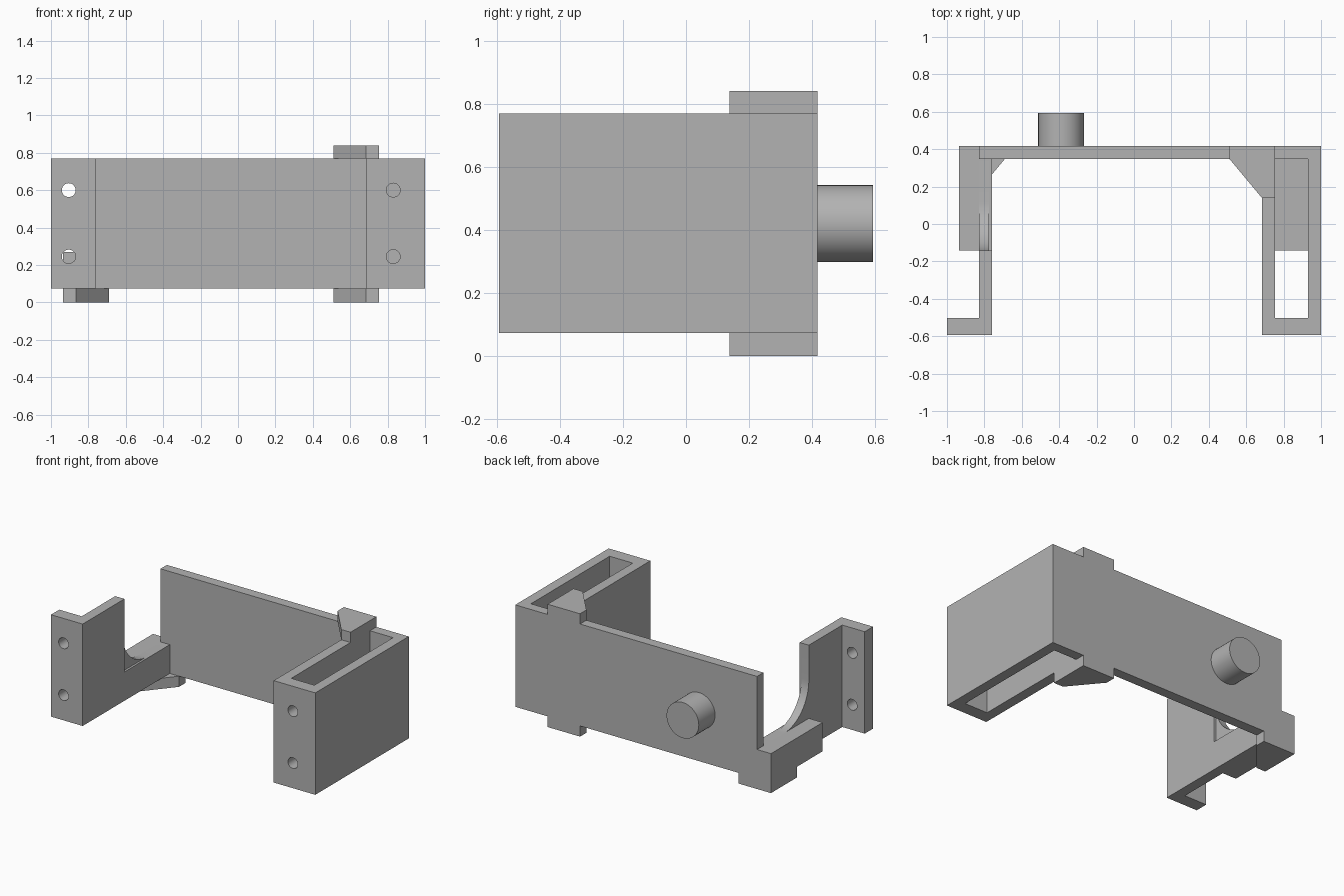
import bpy, bmesh, math
from mathutils import Vector

default = bpy.data.objects.get("Cube")
if default:
    bpy.data.objects.remove(default, do_unlink=True)

grey = bpy.data.materials.new("plain_grey")
grey.use_nodes = True
colour = (0.45, 0.45, 0.45, 1)
grey.diffuse_color = colour
grey.node_tree.nodes["Principled BSDF"].inputs["Base Color"].default_value = colour


def prism(name, points, axis, lo, hi):
    """Extrude a 2D profile along an axis from lo to hi."""
    place = {"x": lambda a, b: (lo, a, b),
             "y": lambda a, b: (a, lo, b),
             "z": lambda a, b: (a, b, lo)}[axis]
    step = Vector([(hi - lo) if c == axis else 0 for c in "xyz"])
    bm = bmesh.new()
    face = bm.faces.new([bm.verts.new(place(a, b)) for a, b in points])
    ext = bmesh.ops.extrude_face_region(bm, geom=[face])
    verts = [g for g in ext["geom"] if isinstance(g, bmesh.types.BMVert)]
    bmesh.ops.translate(bm, verts=verts, vec=step)
    bmesh.ops.recalc_face_normals(bm, faces=bm.faces)
    mesh = bpy.data.meshes.new(name)
    bm.to_mesh(mesh)
    bm.free()
    mesh.materials.append(grey)
    obj = bpy.data.objects.new(name, mesh)
    bpy.context.collection.objects.link(obj)
    return obj


def box(name, x, y, z):
    rect = [(x[0], y[0]), (x[1], y[0]), (x[1], y[1]), (x[0], y[1])]
    return prism(name, rect, "z", *z)


def circle(cx, cz, r, n):
    return [(cx + r * math.cos(math.tau * i / n), cz + r * math.sin(math.tau * i / n))
            for i in range(n)]


def cylinder(name, cx, cz, r, y0, y1, n=48):
    return prism(name, circle(cx, cz, r, n), "y", y0, y1)


def activate(obj):
    bpy.ops.object.select_all(action="DESELECT")
    obj.select_set(True)
    bpy.context.view_layer.objects.active = obj


def cut(obj, cutter):
    cutter.hide_render = True
    mod = obj.modifiers.new("cut", "BOOLEAN")
    mod.operation, mod.solver, mod.object = "DIFFERENCE", "EXACT", cutter
    activate(obj)
    bpy.ops.object.modifier_apply(modifier=mod.name)
    bpy.data.objects.remove(cutter, do_unlink=True)


def smooth(obj):
    activate(obj)
    bpy.ops.object.shade_smooth_by_angle(angle=math.radians(30))


LOW, HIGH = 0.073, 0.77
FRONT, BACK, INNER = -0.593, 0.417, 0.348
STEP, LEDGE = -0.142, 0.27

# Back plate and round peg
box("back_plate", (-0.83, 0.685), (INNER, BACK), (LOW, HIGH))
smooth(cylinder("peg", -0.39, 0.42, 0.122, BACK, 0.593))

# Hollow sleeve open at top and bottom, with an inner shelf
sleeve = box("sleeve", (0.685, 1), (FRONT, BACK), (LOW, HIGH))
cut(sleeve, box("sleeve_cutter", (0.755, 0.93), (-0.503, INNER), (-0.1, 1)))
box("sleeve_shelf", (0.755, 0.93), (STEP, INNER), (0.385, 0.455))

# Open arm: thin inner skin plus an outer layer with a rounded inside corner
R = 0.262
fillet = [(STEP + R - R * math.cos(t), LEDGE + R - R * math.sin(t))
          for t in [math.pi / 2 * i / 16 for i in range(17)]]
base = [(STEP, HIGH), (FRONT, HIGH), (FRONT, LOW), (INNER, LOW), (INNER, LEDGE)]
prism("arm_skin", base + [(STEP, LEDGE)], "x", -0.775, -0.76)
smooth(prism("arm_web", base + fillet[::-1], "x", -0.83, -0.775))
box("arm_rail", (-0.935, -0.83), (STEP, BACK), (LOW, LEDGE))
flange = box("arm_flange", (-1, -0.83), (FRONT, -0.503), (LOW, HIGH))

# Screw holes through both front faces
for part, x in ((flange, -0.905), (sleeve, 0.83)):
    for z in (0.245, 0.6):
        cut(part, cylinder("hole_cutter", x, z, 0.037, -0.7, -0.4, 32))
    smooth(part)


# Chamfered corner caps above and below
def cap(name, tip, side, z0, z1):
    outline = [(0, INNER), (0.175, 0.138), (0.245, 0.138), (0.245, BACK), (0, BACK)]
    prism(name, [(tip + side * a, b) for a, b in outline], "z", z0, z1)


cap("upper_cap", 0.51, 1, HIGH, 0.84)
cap("lower_cap", 0.51, 1, 0, LOW)
cap("arm_lower_cap", -0.69, -1, 0, LOW)
